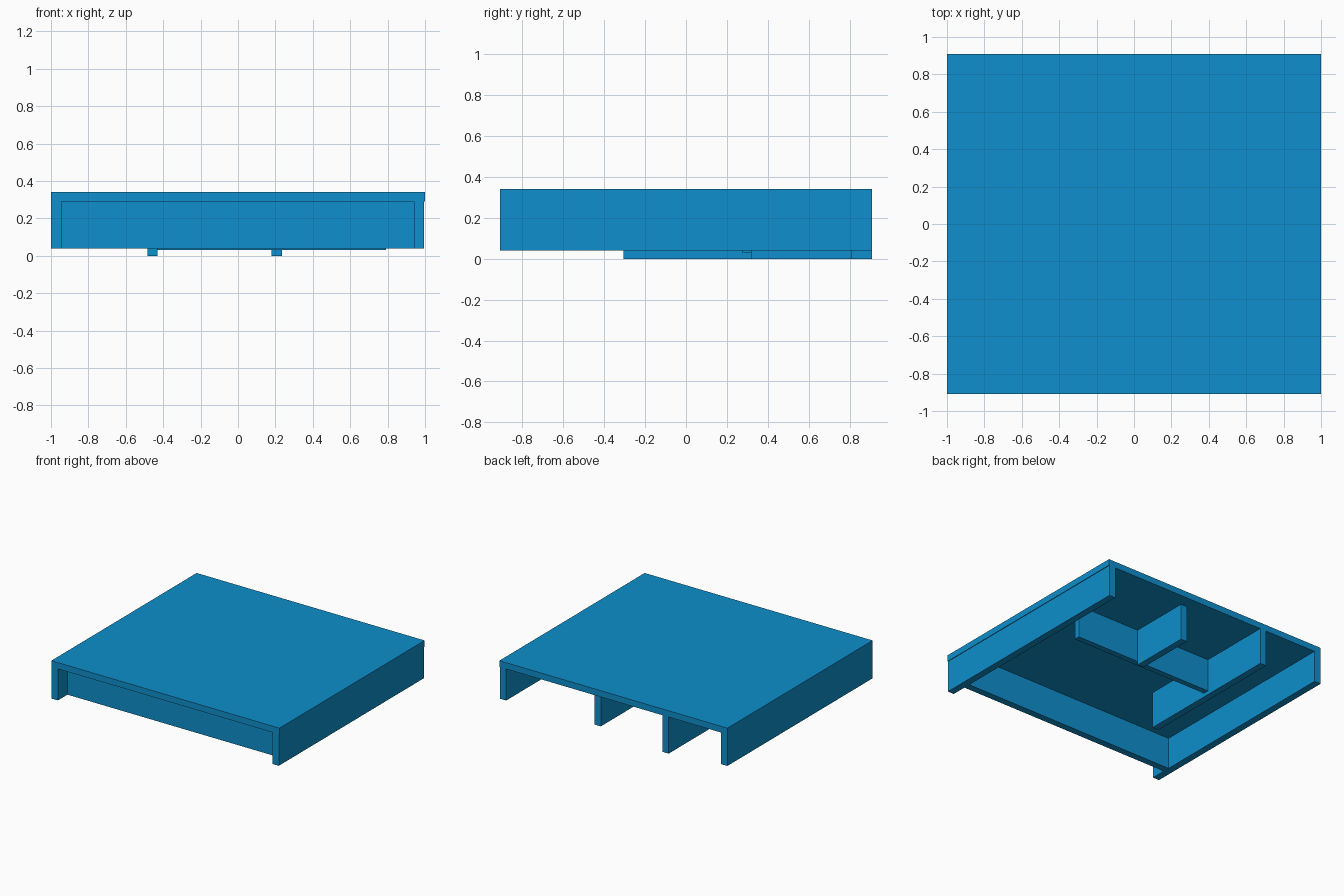
import bpy

if "Cube" in bpy.data.objects:
    bpy.data.objects.remove(bpy.data.objects["Cube"])

# Single flat blue for the whole model
blue = bpy.data.materials.new("flat blue")
blue.diffuse_color = (0.0044, 0.275, 0.604, 1.0)
blue.use_nodes = True
blue.node_tree.nodes["Principled BSDF"].inputs["Base Color"].default_value = blue.diffuse_color


def box(name, x, y, z):
    """Axis-aligned box from (min, max) pairs."""
    spans = (x, y, z)
    bpy.ops.mesh.primitive_cube_add(size=1)
    obj = bpy.context.object
    obj.name = name
    size = [b - a for a, b in spans]
    centre = [(a + b) / 2 for a, b in spans]
    for v in obj.data.vertices:
        v.co = [c + s * k for c, s, k in zip(centre, size, v.co)]
    obj.data.materials.append(blue)
    return obj


ROOF = 0.29   # underside of the roof slab
BASE = 0.04   # underside of the outer walls

# Roof slab
box("roof_slab", (-1, 1), (-0.91, 0.91), (ROOF, 0.34))

# Outer walls; the right one sits just inside the roof edge
box("left_wall", (-1, -0.943), (-0.91, 0.91), (BASE, ROOF))
box("right_wall", (0.94, 0.995), (-0.91, 0.91), (BASE, ROOF))

# Recessed front wall
box("front_wall", (-0.943, 0.94), (-0.79, -0.735), (BASE, ROOF))

# Inner partitions
box("long_partition", (-0.485, -0.43), (-0.305, 0.91), (0, ROOF))
box("short_partition", (0.18, 0.235), (0.32, 0.81), (0, ROOF))
box("cross_partition", (-0.43, 0.79), (0.275, 0.32), (0.03, ROOF))
